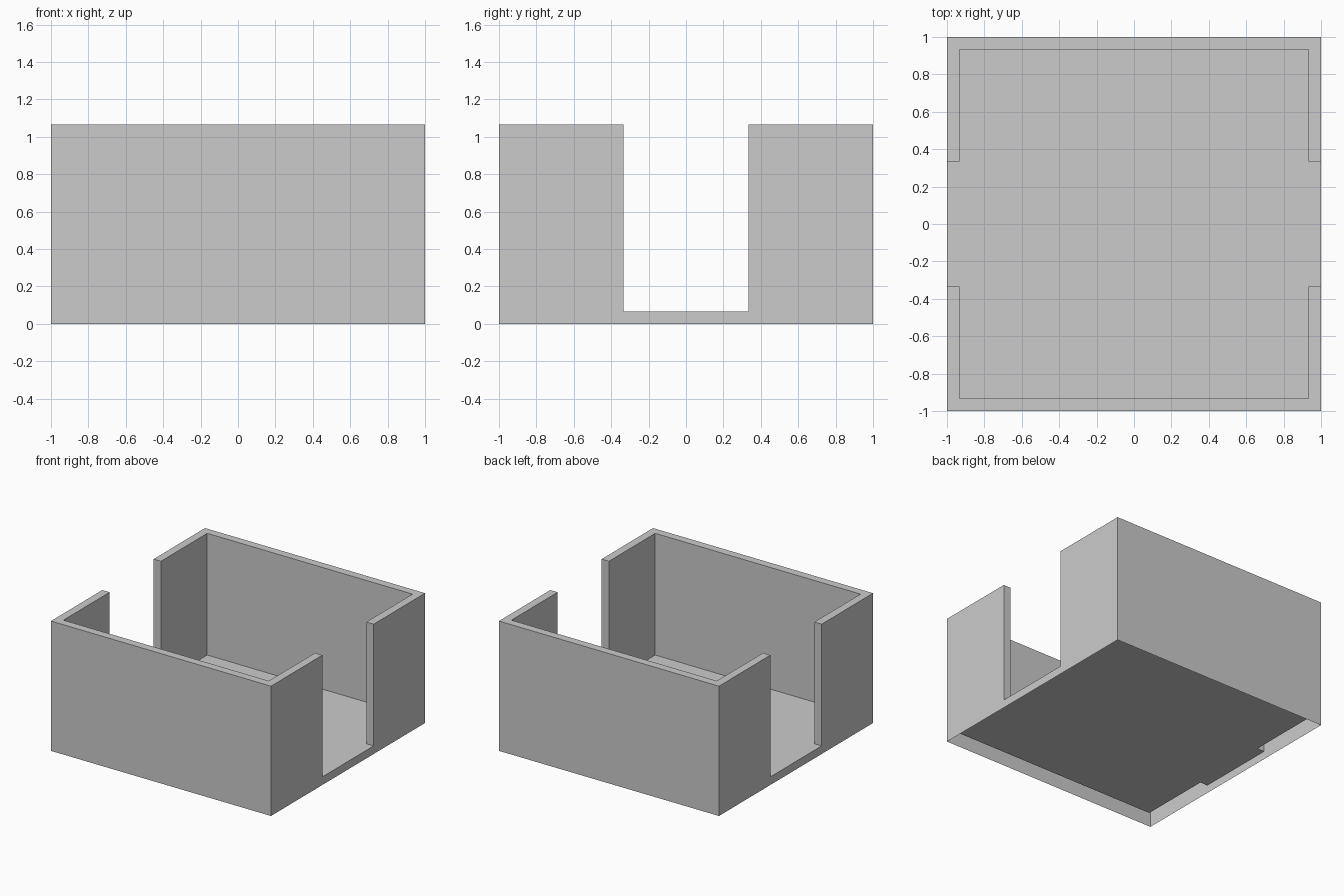
import bpy, bmesh

if "Cube" in bpy.data.objects:
    bpy.data.objects.remove(bpy.data.objects["Cube"])

T = 1 / 15          # wall and floor thickness
DOOR = 1 / 3        # half width of the side openings
WALL_H = 1.0        # wall height above the floor

xs = [-1, -1 + T, 1 - T, 1]
ys = [-1, -1 + T, -DOOR, DOOR, 1 - T, 1]

bm = bmesh.new()

# Plan of the room as a grid of cells at floor level
grid = [[bm.verts.new((x, y, T)) for y in ys] for x in xs]
walls = []
for i in range(len(xs) - 1):
    for j in range(len(ys) - 1):
        f = bm.faces.new((grid[i][j], grid[i + 1][j], grid[i + 1][j + 1], grid[i][j + 1]))
        end_wall = j in (0, len(ys) - 2)
        side_wall = i in (0, len(xs) - 2) and j != 2
        if end_wall or side_wall:
            walls.append(f)

# Outer skirt down to the ground; the underside stays open
rim = [e for e in bm.edges if e.is_boundary]
res = bmesh.ops.extrude_edge_only(bm, edges=rim)
for v in res["geom"]:
    if isinstance(v, bmesh.types.BMVert):
        v.co.z = 0

# Two C-shaped walls raised from the floor, hollow inside
res = bmesh.ops.extrude_face_region(bm, geom=walls)
for v in res["geom"]:
    if isinstance(v, bmesh.types.BMVert):
        v.co.z = T + WALL_H
old = [f for f in walls if f.is_valid]
if old:
    bmesh.ops.delete(bm, geom=old, context='FACES')

# Clean flat faces
bmesh.ops.recalc_face_normals(bm, faces=bm.faces[:])
bmesh.ops.dissolve_limit(bm, angle_limit=0.01, verts=bm.verts[:], edges=bm.edges[:])
top = max(bm.faces, key=lambda f: f.calc_center_median().z)
if top.normal.z < 0:
    bmesh.ops.reverse_faces(bm, faces=bm.faces[:])

mesh = bpy.data.meshes.new("walled_room")
bm.to_mesh(mesh)
bm.free()
room = bpy.data.objects.new("walled_room", mesh)
bpy.context.collection.objects.link(room)
